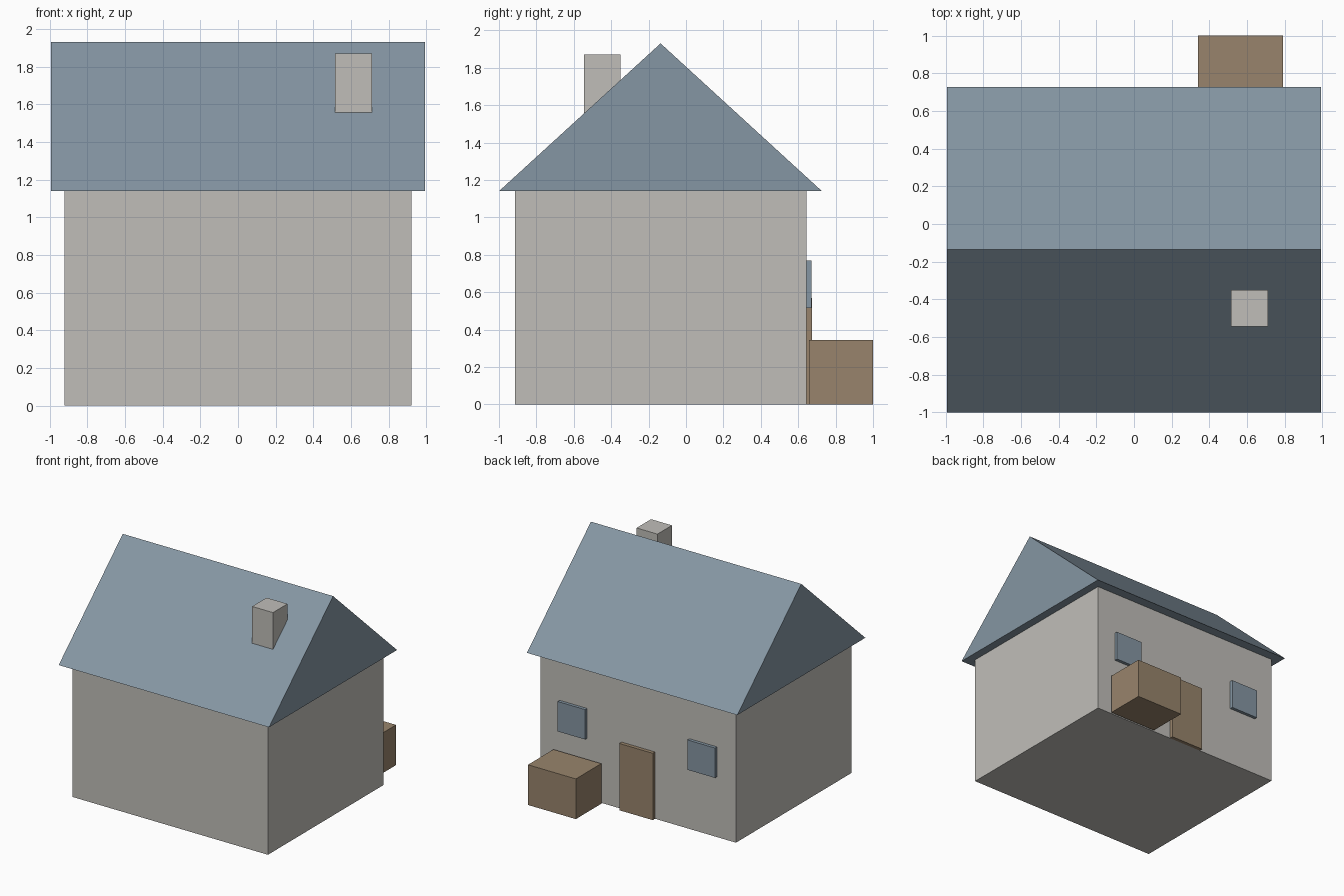
import bpy

if "Cube" in bpy.data.objects:
    bpy.data.objects.remove(bpy.data.objects["Cube"])


def material(name, rgb):
    m = bpy.data.materials.new(name)
    m.diffuse_color = (*rgb, 1.0)
    m.use_nodes = True
    m.node_tree.nodes["Principled BSDF"].inputs["Base Color"].default_value = m.diffuse_color
    return m


STONE = material("warm grey", (0.527, 0.515, 0.485))
SLATE = material("slate blue", (0.235, 0.305, 0.366))
WOOD = material("brown wood", (0.314, 0.231, 0.150))


def prism(name, outline, x0, x1, mat):
    """Extrude a (y, z) outline, counter-clockwise seen from +x, from x0 to x1."""
    n = len(outline)
    verts = [(x, y, z) for x in (x0, x1) for y, z in outline]
    faces = [tuple(reversed(range(n))), tuple(range(n, 2 * n))]
    faces += [(i, (i + 1) % n, n + (i + 1) % n, n + i) for i in range(n)]
    mesh = bpy.data.meshes.new(name)
    mesh.from_pydata(verts, [], faces)
    mesh.materials.append(mat)
    obj = bpy.data.objects.new(name, mesh)
    bpy.context.collection.objects.link(obj)
    return obj


def box(name, x, y, z, mat):
    outline = [(y[0], z[0]), (y[1], z[0]), (y[1], z[1]), (y[0], z[1])]
    return prism(name, outline, x[0], x[1], mat)


WALL_BACK = 0.643

# House body and gabled roof
box("walls", (-0.922, 0.922), (-0.913, WALL_BACK), (0, 1.14), STONE)
prism("roof", [(-1.0, 1.14), (0.727, 1.14), (-0.136, 1.93)], -0.993, 0.993, SLATE)

# Chimney rising through the front slope
box("chimney", (0.515, 0.712), (-0.545, -0.35), (1.45, 1.87), STONE)

# Door with a window on each side
box("door", (-0.158, 0.158), (WALL_BACK, 0.674), (0, 0.57), WOOD)
for side, x in (("left", -0.613), ("right", 0.613)):
    box(side + "_window", (x - 0.13, x + 0.13), (WALL_BACK, 0.67), (0.515, 0.77), SLATE)

# Wooden crate standing just off the wall
box("crate", (0.34, 0.792), (0.657, 1.0), (0, 0.343), WOOD)
